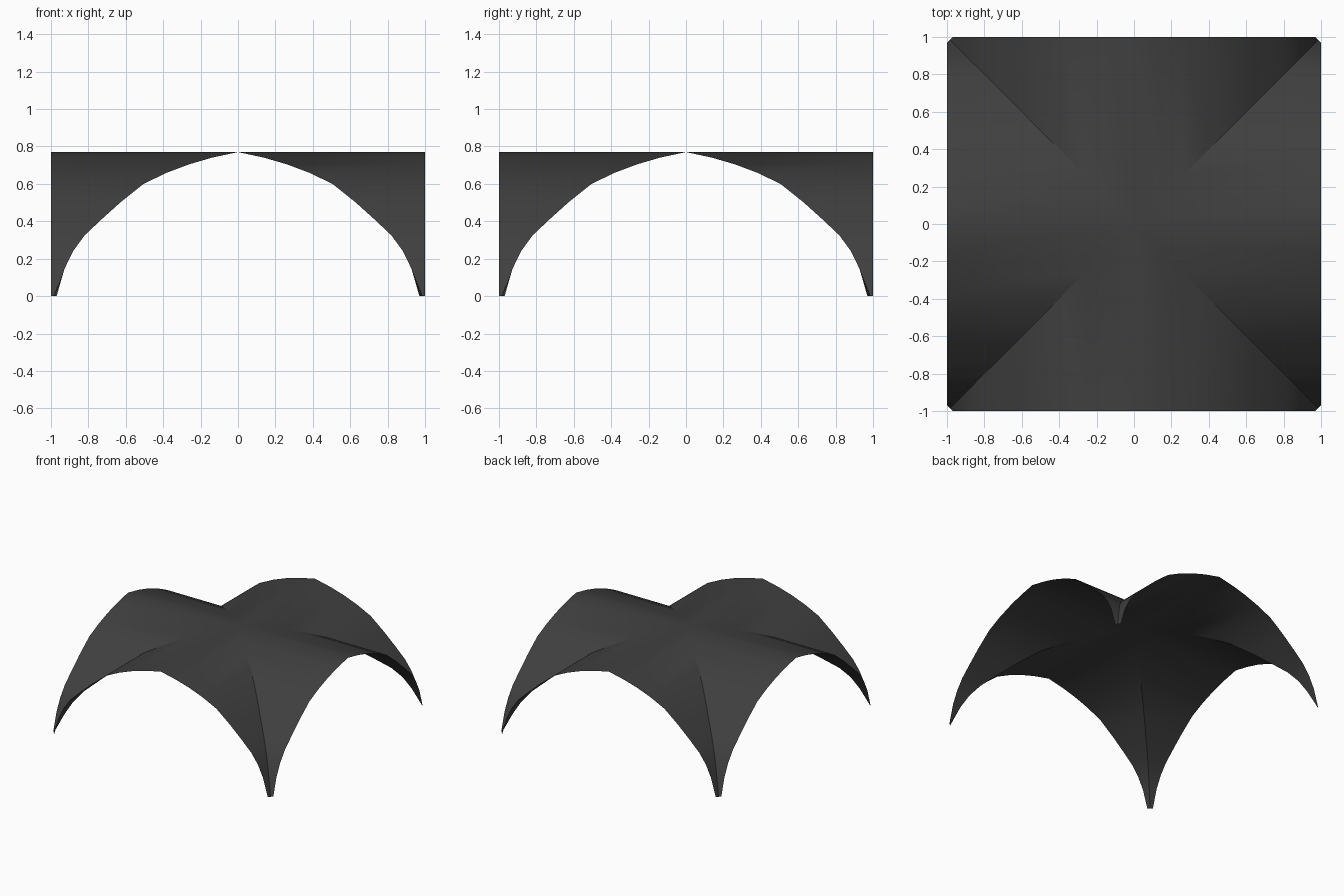
import bpy, bmesh
from mathutils import Matrix
from math import pi

if "Cube" in bpy.data.objects:
    bpy.data.objects.remove(bpy.data.objects["Cube"])

# Half arch profile: (distance from ridge, height)
HALF = [(0.14, 0.74), (0.26, 0.705), (0.38, 0.66), (0.505, 0.60), (0.63, 0.50),
        (0.73, 0.41), (0.82, 0.325), (0.88, 0.243), (0.928, 0.145), (0.97, 0.0)]
TOP = 0.77
FOOT = 0.985  # groin line ends on the clipped corner

bm = bmesh.new()


def web(angle):
    """One vault web: straight rulings from the open arch to the diagonal groins."""
    rot = Matrix.Rotation(angle, 4, 'Z')

    def vert(x, y, z):
        return bm.verts.new(rot @ Matrix.Translation((x, y, z)).to_translation())

    apex, crown = vert(0, 0, TOP), vert(0, -1, TOP)
    for side in (-1, 1):
        groin, arch = apex, crown
        for i, (t, z) in enumerate(HALF):
            g = FOOT if i == len(HALF) - 1 else t
            g2, a2 = vert(side * g, -g, z), vert(side * t, -1, z)
            loop = [groin, arch, a2] + [g2]
            bm.faces.new(loop if side > 0 else loop[::-1])
            groin, arch = g2, a2


# Four webs meet along the groins
for k in range(4):
    web(k * pi / 2)
bmesh.ops.remove_doubles(bm, verts=bm.verts, dist=0.0005)
for f in bm.faces:
    f.normal_update()
    if f.normal.z < 0:
        f.normal_flip()

mesh = bpy.data.meshes.new("groin_vault")
bm.to_mesh(mesh)
bm.free()
vault = bpy.data.objects.new("groin_vault", mesh)
bpy.context.collection.objects.link(vault)
bpy.context.view_layer.objects.active = vault
vault.select_set(True)
bpy.ops.object.shade_smooth_by_angle(angle=0.5)

# Dark grey shell
mat = bpy.data.materials.new("dark_grey")
mat.diffuse_color = (0.05, 0.05, 0.05, 1)
mat.use_nodes = True
mat.node_tree.nodes["Principled BSDF"].inputs["Base Color"].default_value = mat.diffuse_color
mesh.materials.append(mat)
